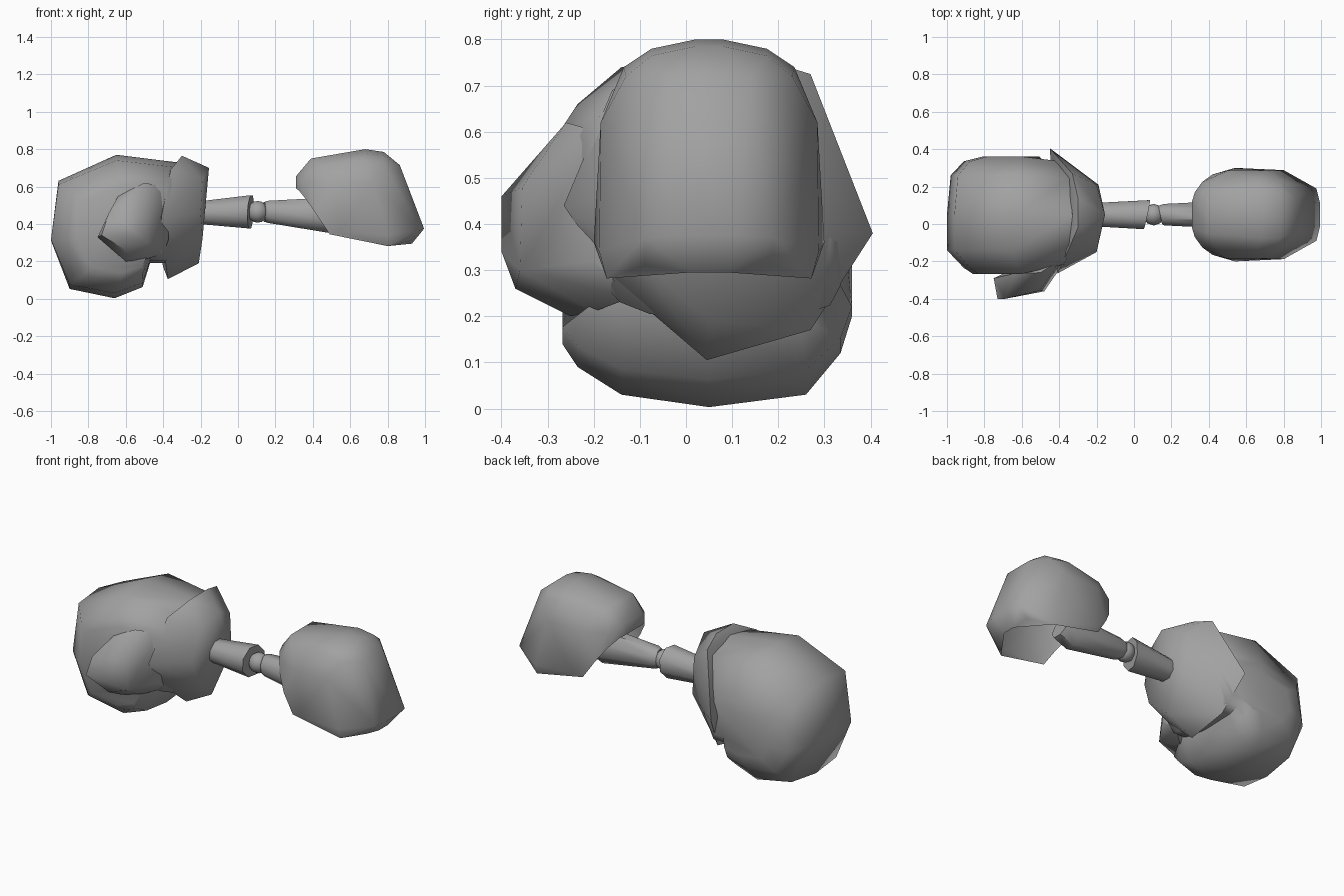
import bpy, bmesh, math
from mathutils import Vector

if "Cube" in bpy.data.objects:
    bpy.data.objects.remove(bpy.data.objects["Cube"])

grey = bpy.data.materials.new("plain grey")
grey.diffuse_color = (0.36, 0.36, 0.36, 1)
grey.use_nodes = True
grey.node_tree.nodes["Principled BSDF"].inputs["Base Color"].default_value = grey.diffuse_color


def finish(name, bm, angle=50):
    bmesh.ops.recalc_face_normals(bm, faces=bm.faces)
    me = bpy.data.meshes.new(name)
    bm.to_mesh(me)
    bm.free()
    me.materials.append(grey)
    ob = bpy.data.objects.new(name, me)
    bpy.context.collection.objects.link(ob)
    bpy.ops.object.select_all(action='DESELECT')
    ob.select_set(True)
    bpy.context.view_layer.objects.active = ob
    bpy.ops.object.shade_smooth_by_angle(angle=math.radians(angle))
    return ob


def hull(points):
    bm = bmesh.new()
    for p in points:
        bm.verts.new(p)
    bmesh.ops.convex_hull(bm, input=bm.verts[:])
    loose = [v for v in bm.verts if not v.link_faces]
    bmesh.ops.delete(bm, geom=loose, context='VERTS')
    return bm


def loft(rings):
    bm = bmesh.new()
    vs = [[bm.verts.new(p) for p in r] for r in rings]
    n = len(vs[0])
    for a, b in zip(vs, vs[1:]):
        for i in range(n):
            j = (i + 1) % n
            bm.faces.new((a[i], a[j], b[j], b[i]))
    bm.faces.new(vs[0])
    bm.faces.new(vs[-1])
    return bm


# Fist: side profile repeated across the width; the wrist end is narrower
profile = [(-1, .31), (-.96, .63), (-.65, .77), (-.33, .73), (-.30, .45),
           (-.38, .19), (-.47, .19), (-.51, .06), (-.66, .0), (-.9, .05)]
# side position, length factor, lowest and highest point
steps = [(-.268, .72, .14, .61), (-.235, .82, .09, .66), (-.14, 1, .03, .74),
         (.05, 1, .003, .77), (.26, .96, .03, .72), (.335, .82, .12, .54),
         (.36, .62, .20, .47)]


def fist_point(x, z, y, sx, lo, hi):
    wrist = 1
    if x > -.48:
        wrist = .92 if y > .05 else (.68 if z < .3 else .84)
    return (-.5 + (x + .5) * sx, .05 + (y - .05) * wrist, lo + z / .77 * (hi - lo))


finish("fist", loft([[fist_point(x, z, *s) for x, z in profile] for s in steps]), 65)

# Thumb folded over the front of the fist, running back to the wrist
finish("thumb", hull([
    (-.75, -.29, .33), (-.73, -.40, .34), (-.69, -.40, .46), (-.64, -.265, .55),
    (-.60, -.37, .26), (-.60, -.25, .20), (-.48, -.36, .30), (-.50, -.355, .48),
    (-.50, -.26, .62), (-.39, -.19, .60), (-.37, -.20, .32),
    (-.50, -.20, .21), (-.40, -.12, .24)]), 60)

# Wrist guard: wide curved rim narrowing to the face that meets the arm
finish("wrist_guard", hull([
    (-.30, -.02, .765), (-.30, .14, .765), (-.33, .27, .725), (-.45, .405, .38),
    (-.40, .27, .17), (-.375, .045, .105), (-.40, -.16, .28),
    (-.41, -.265, .44), (-.36, -.16, .69),
    (-.155, .05, .70), (-.20, .21, .62), (-.19, .21, .40), (-.21, .05, .19),
    (-.19, -.10, .32), (-.20, -.15, .46), (-.19, -.10, .64)]), 60)


# Arm segments: tapered tubes with slanted ends
def tube(name, ends, sides=8):
    rings = []
    for x, z, ry, rz, slant_y, slant_z in ends:
        ring = []
        for i in range(sides):
            a = math.tau * (i + .5) / sides
            c, s = math.cos(a), math.sin(a)
            ring.append((x + slant_y * c + slant_z * s, .05 + ry * c, z + rz * s))
        rings.append(ring)
    finish(name, loft(rings), 50)


tube("forearm", [(-.24, .46, .066, .062, 0, 0), (.068, .465, .084, .096, .018, .005)])
tube("upper_arm", [(.14, .465, .052, .056, -.01, 0), (.16, .465, .062, .064, 0, 0),
                   (.47, .445, .078, .102, 0, -.03), (.56, .46, .07, .08, 0, -.03)])

# Elbow ball
bm = bmesh.new()
bmesh.ops.create_uvsphere(bm, u_segments=10, v_segments=8, radius=.058)
bmesh.ops.translate(bm, verts=bm.verts, vec=(.105, .05, .465))
finish("elbow", bm, 60)

# Shoulder pad: mirrored shell (x, z, half width), open towards the arm and below
half = [(.31, .655, .07), (.31, .59, .07), (.39, .75, .10), (.68, .80, .03),
        (.68, .78, .125), (.78, .785, .03), (.78, .765, .125), (.865, .715, .09),
        (.995, .375, .06), (.975, .37, .14), (.92, .31, .14), (.93, .295, .04),
        (.325, .58, .12), (.325, .64, .12), (.365, .62, .175), (.365, .53, .175),
        (.43, .71, .165), (.66, .74, .185), (.78, .72, .18), (.42, .45, .215),
        (.50, .62, .235), (.72, .62, .235), (.54, .36, .25),
        (.80, .34, .238), (.80, .282, .222), (.49, .345, .23)]
bm = hull([(x, .05 + s * w, z) for x, z, w in half for s in (1, -1)])
bm.normal_update()
opening = Vector((-.6, 0, -.8))
bmesh.ops.delete(bm, geom=[f for f in bm.faces if f.normal.dot(opening) > .66],
                 context='FACES')
finish("shoulder_pad", bm, 65)
